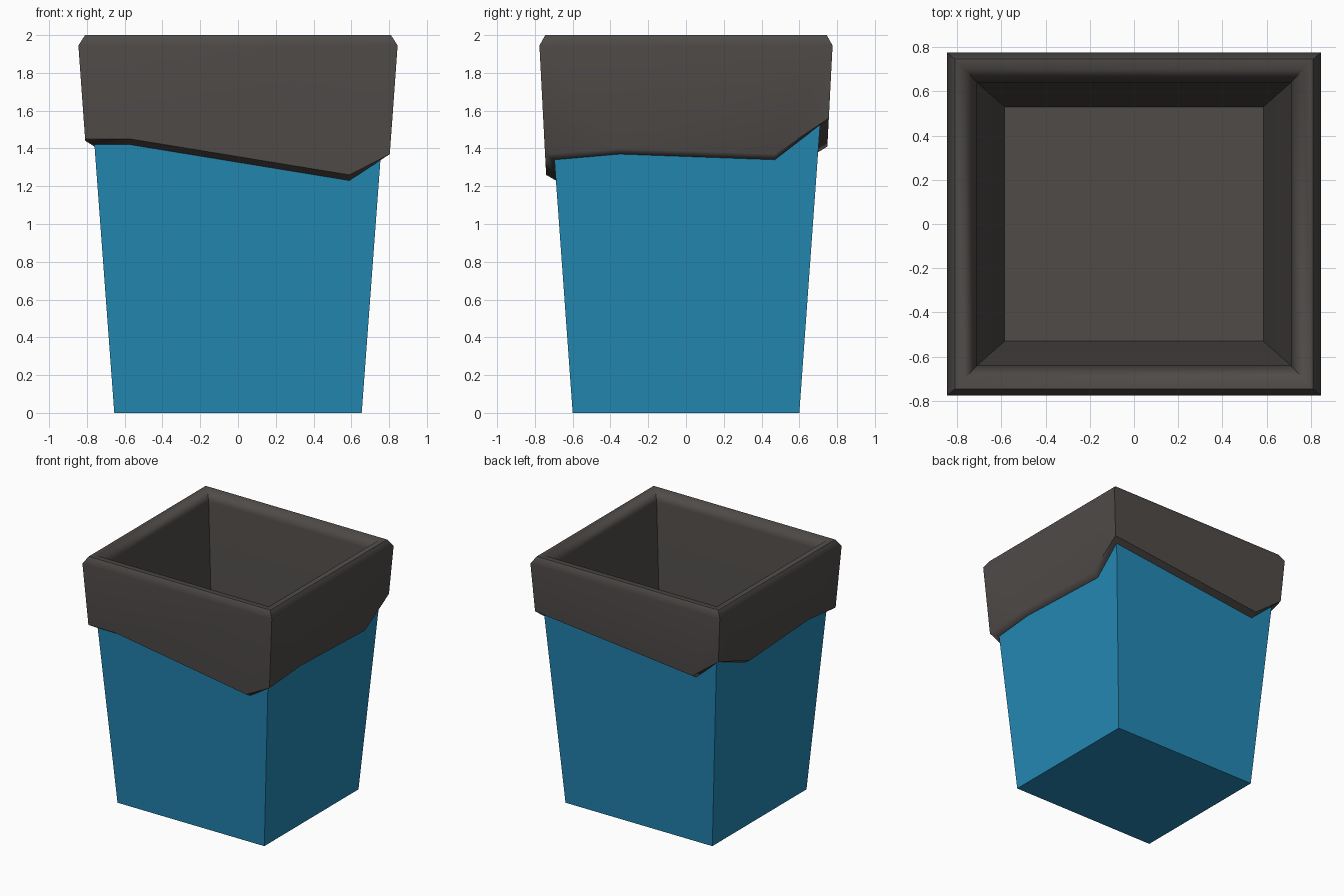
import bpy, bmesh, math

if "Cube" in bpy.data.objects:
    bpy.data.objects.remove(bpy.data.objects["Cube"])


def material(name, rgb):
    m = bpy.data.materials.new(name)
    m.diffuse_color = (*rgb, 1)
    m.use_nodes = True
    m.node_tree.nodes["Principled BSDF"].inputs["Base Color"].default_value = m.diffuse_color
    return m


blue = material("blue glaze", (0.017, 0.25, 0.46))
grey = material("dark grey", (0.078, 0.070, 0.066))


# half widths of the tapered body, and of the collar sitting over it
def body_half(z):
    return 0.655 + 0.074 * z, 0.60 + 0.072 * z


def collar_half(z):
    return 0.702 + 0.074 * z, 0.675 + 0.052 * z


# collar's uneven lower edge: corner signs, corner height, then
# (position along the side, height) points up to the next corner
sides = [
    ((-1, -1), 1.42, [(-0.57, 1.42), (0.59, 1.23)]),   # front
    ((1, -1), 1.34, [(-0.35, 1.37), (0.47, 1.34)]),    # right
    ((1, 1), 1.53, [(-0.58, 1.38)]),                   # back
    ((-1, 1), 1.56, [(0.34, 1.41), (-0.40, 1.455)]),   # left
]


def wavy_ring(bm, half, lift):
    """Lower-edge vertices, grouped per side with both corners included."""
    groups = []
    for i, ((sx, sy), z, pts) in enumerate(sides):
        hx, hy = half(z + lift)
        g = [bm.verts.new((sx * hx, sy * hy, z + lift))]
        for t, pz in pts:
            hx, hy = half(pz + lift)
            co = [(t, -hy), (hx, t), (t, hy), (-hx, t)][i]
            g.append(bm.verts.new((*co, pz + lift)))
        groups.append(g)
    return [g + [groups[(i + 1) % 4][0]] for i, g in enumerate(groups)]


def square_ring(bm, hx, hy, z):
    return [bm.verts.new((sx * hx, sy * hy, z)) for (sx, sy), _, _ in sides]


def finish(bm, name, mat):
    bmesh.ops.triangulate(bm, faces=[f for f in bm.faces if len(f.verts) > 4])
    me = bpy.data.meshes.new(name)
    bm.to_mesh(me)
    bm.free()
    me.materials.append(mat)
    ob = bpy.data.objects.new(name, me)
    bpy.context.collection.objects.link(ob)
    return ob


# blue pot body, open at the top where the collar takes over
bm = bmesh.new()
base = square_ring(bm, *body_half(0), 0)
edge = wavy_ring(bm, body_half, 0)
bm.faces.new(base[::-1])
for i in range(4):
    bm.faces.new([base[i], base[(i + 1) % 4]] + edge[i][::-1])
finish(bm, "pot_body", blue)

# grey collar: lip underside, outer wall, rim, inside walls and floor
bm = bmesh.new()
inner = wavy_ring(bm, body_half, 0)
outer = wavy_ring(bm, collar_half, 0.03)
rings = [square_ring(bm, *r) for r in (
    (0.845, 0.776, 1.945), (0.81, 0.745, 2.0), (0.765, 0.70, 2.0),
    (0.71, 0.64, 1.94), (0.585, 0.53, 0.25))]
for i in range(4):
    j = (i + 1) % 4
    a, b = inner[i], outer[i]
    for k in range(len(a) - 1):
        bm.faces.new((a[k], a[k + 1], b[k + 1], b[k]))
    bm.faces.new(b + [rings[0][j], rings[0][i]])
    for lo, hi in zip(rings, rings[1:]):
        bm.faces.new((lo[i], lo[j], hi[j], hi[i]))
bm.faces.new(rings[-1])
collar = finish(bm, "collar_and_inside", grey)

# soften the rim while keeping the big walls flat
bpy.context.view_layer.objects.active = collar
collar.select_set(True)
bpy.ops.object.shade_smooth_by_angle(angle=math.radians(55))
wn = collar.modifiers.new("weighted_normals", 'WEIGHTED_NORMAL')
wn.keep_sharp = True
